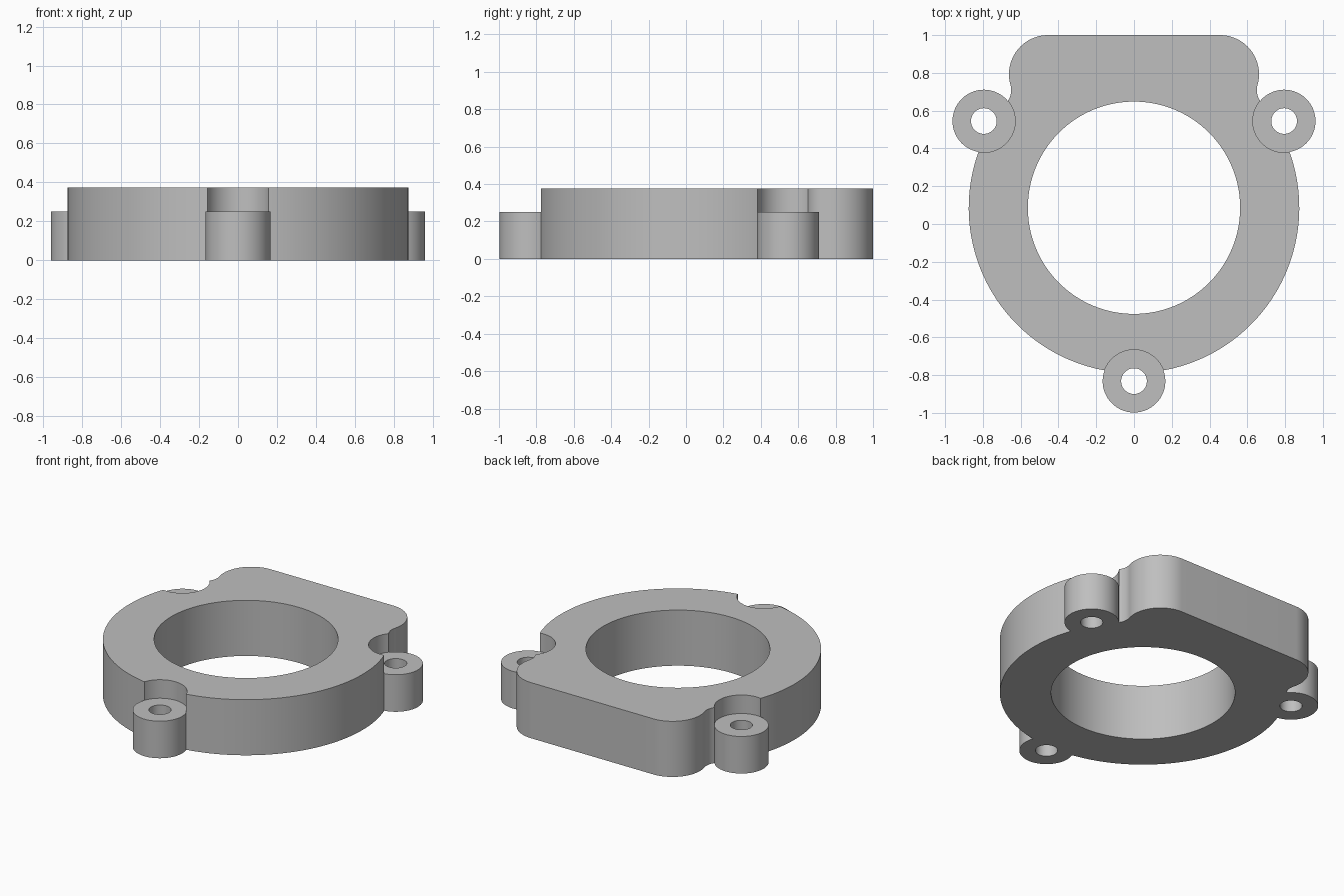
import bpy, bmesh
from math import pi, radians, cos, sin, acos, atan2
from mathutils import Vector

if "Cube" in bpy.data.objects:
    bpy.data.objects.remove(bpy.data.objects["Cube"])

HEIGHT, BOSS_HEIGHT = 0.375, 0.25
CENTRE = Vector((0, 0.086))
RING_R, BORE_R = 0.875, 0.562
CORNER, CORNER_R = Vector((0.455, 0.793)), 0.207
FILLET_R = 0.1
BOSS_DIST, BOSS_R, HOLE_R = 0.918, 0.166, 0.068

grey = bpy.data.materials.new("plain grey")
grey.use_nodes = True
colour = (0.52, 0.52, 0.52, 1)
grey.diffuse_color = colour
grey.node_tree.nodes["Principled BSDF"].inputs["Base Color"].default_value = colour


def arc(centre, radius, start, end, steps):
    angles = [start + (end - start) * i / steps for i in range(steps + 1)]
    return [centre + radius * Vector((cos(a), sin(a))) for a in angles]


def prism(name, outline, low, high):
    bm = bmesh.new()
    face = bm.faces.new([bm.verts.new((p.x, p.y, low)) for p in outline])
    moved = bmesh.ops.extrude_face_region(bm, geom=[face])["geom"]
    verts = [v for v in moved if isinstance(v, bmesh.types.BMVert)]
    bmesh.ops.translate(bm, verts=verts, vec=(0, 0, high - low))
    bmesh.ops.recalc_face_normals(bm, faces=bm.faces)
    mesh = bpy.data.meshes.new(name)
    bm.to_mesh(mesh)
    bm.free()
    mesh.materials.append(grey)
    obj = bpy.data.objects.new(name, mesh)
    bpy.context.collection.objects.link(obj)
    return obj


def cylinder(name, centre, radius, low, high, sides=64):
    return prism(name, arc(centre, radius, 0, 2 * pi, sides)[:-1], low, high)


def combine(target, tool, operation):
    bpy.context.view_layer.objects.active = target
    mod = target.modifiers.new(operation, "BOOLEAN")
    mod.operation, mod.solver, mod.object = operation, "EXACT", tool
    bpy.ops.object.modifier_apply(modifier=mod.name)
    bpy.data.objects.remove(tool)


# Concave fillet tangent to both the ring and the rounded corner
to_corner = CORNER - CENTRE
d, r1, r2 = to_corner.length, RING_R + FILLET_R, CORNER_R + FILLET_R
a = atan2(to_corner.y, to_corner.x) - acos((d * d + r1 * r1 - r2 * r2) / (2 * d * r1))
fillet = CENTRE + r1 * Vector((cos(a), sin(a)))
b = atan2(CORNER.y - fillet.y, CORNER.x - fillet.x)

# Body outline: right half, then mirrored
half = arc(CENTRE, RING_R, -pi / 2, a, 64)
half += arc(fillet, FILLET_R, a + pi, b, 12)[1:]
half += arc(CORNER, CORNER_R, b - pi, pi / 2, 24)[1:]
outline = half + [Vector((-p.x, p.y)) for p in reversed(half[1:])]
body = prism("ring_flange", outline, 0, HEIGHT)

# Three screw bosses, with the body relieved above them
bosses = [CENTRE + BOSS_DIST * Vector((cos(radians(t)), sin(radians(t))))
          for t in (30, 150, 270)]
for c in bosses:
    combine(body, cylinder("boss", c, BOSS_R, 0, HEIGHT), "UNION")
    combine(body, cylinder("relief", c, BOSS_R * 1.001, BOSS_HEIGHT, 0.5), "DIFFERENCE")
    combine(body, cylinder("hole", c, HOLE_R, -0.1, 0.5, 48), "DIFFERENCE")

# Central bore
combine(body, cylinder("bore", CENTRE, BORE_R, -0.1, 0.5, 128), "DIFFERENCE")

body.select_set(True)
bpy.context.view_layer.objects.active = body
bpy.ops.object.shade_smooth_by_angle(angle=radians(30))
